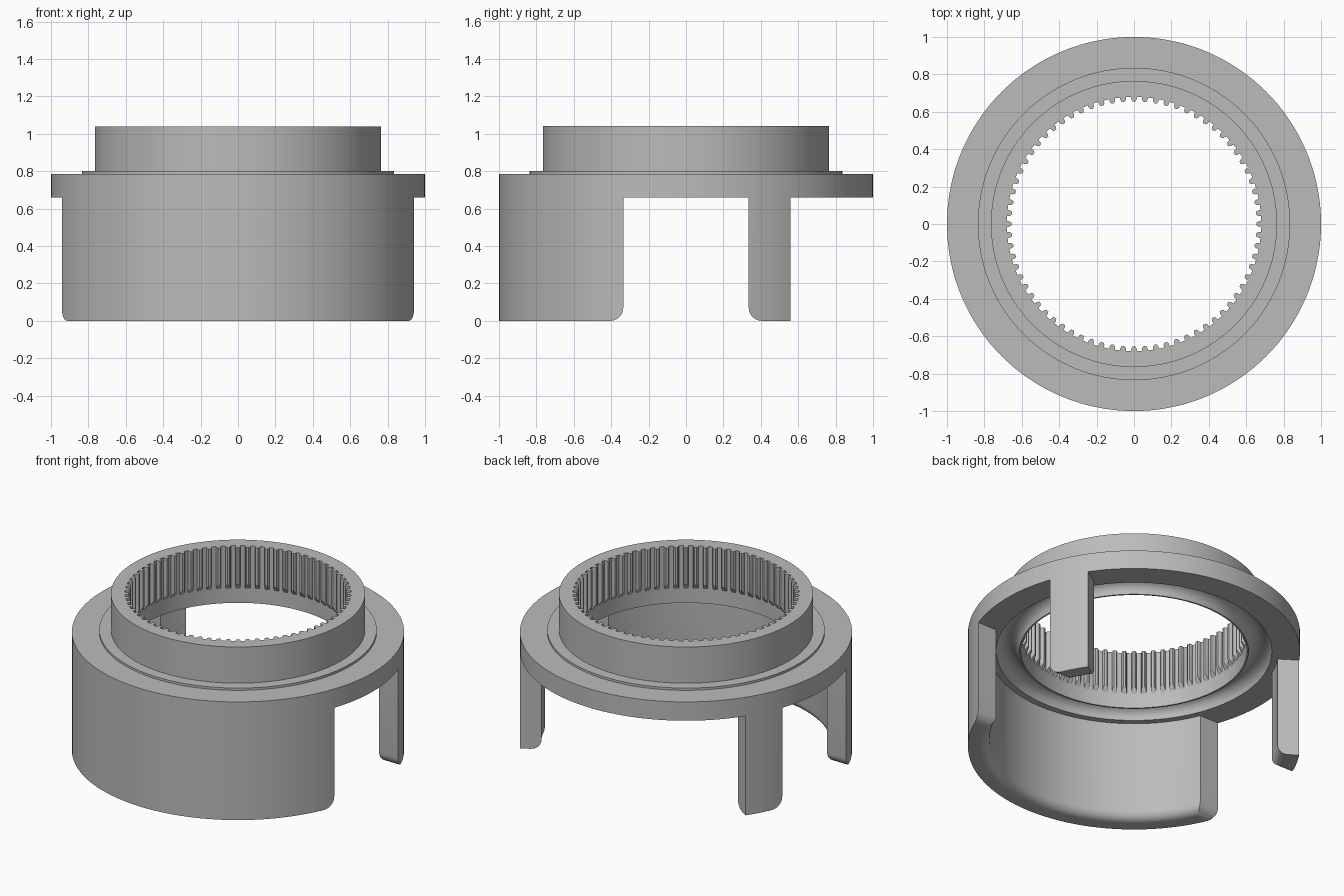
import bpy, bmesh
from math import sin, cos, pi, radians
from mathutils import Vector, Matrix

cube = bpy.data.objects.get("Cube")
if cube:
    bpy.data.objects.remove(cube, do_unlink=True)

SEGMENTS = 144
UNDERSIDE = 0.66
TEETH = 72

grey = bpy.data.materials.new("plain_grey")
grey.use_nodes = True
colour = (0.5, 0.5, 0.5, 1)
grey.diffuse_color = colour
grey.node_tree.nodes["Principled BSDF"].inputs["Base Color"].default_value = colour


def add_object(name, bm):
    bmesh.ops.recalc_face_normals(bm, faces=bm.faces)
    mesh = bpy.data.meshes.new(name)
    bm.to_mesh(mesh)
    bm.free()
    mesh.materials.append(grey)
    obj = bpy.data.objects.new(name, mesh)
    bpy.context.collection.objects.link(obj)
    return obj


def activate(obj):
    bpy.ops.object.select_all(action='DESELECT')
    obj.select_set(True)
    bpy.context.view_layer.objects.active = obj


def arc(cx, cz, radius, start, end, steps):
    angles = [radians(start + (end - start) * i / steps) for i in range(steps + 1)]
    return [(cx + radius * cos(a), cz + radius * sin(a)) for a in angles]


def lathe(name, profile):
    bm = bmesh.new()
    rings = []
    for i in range(SEGMENTS):
        a = 2 * pi * i / SEGMENTS
        rings.append([bm.verts.new((r * cos(a), r * sin(a), z)) for r, z in profile])
    n = len(profile)
    for i, ring in enumerate(rings):
        after = rings[(i + 1) % SEGMENTS]
        for j in range(n):
            k = (j + 1) % n
            bm.faces.new((ring[j], after[j], after[k], ring[k]))
    return add_object(name, bm)


def prism(name, points, direction):
    bm = bmesh.new()
    face = bm.faces.new([bm.verts.new(p) for p in points])
    grown = bmesh.ops.extrude_face_region(bm, geom=[face])["geom"]
    moved = [v for v in grown if isinstance(v, bmesh.types.BMVert)]
    bmesh.ops.translate(bm, verts=moved, vec=Vector(direction))
    return add_object(name, bm)


# Housing: collar, step, flange, skirt with rounded inner rim, grooved underside
profile = [(0.68, 1.04), (0.68, UNDERSIDE)]
profile += arc(0.76, UNDERSIDE, 0.07, 180, 0, 10)
profile += [(0.87, UNDERSIDE)]
profile += arc(0.93, 0.06, 0.06, 180, 270, 6)
profile += [(1, 0), (1, 0.785), (0.835, 0.785), (0.835, 0.80), (0.765, 0.80), (0.765, 1.04)]
housing = lathe("housing", profile)

# Side openings with rounded lower corners, and the open back between the lugs
half = [(0.335, UNDERSIDE)] + arc(0.405, 0.07, 0.07, 180, 270, 6) + [(0.405, -0.1)]
outline = half + [(-y, z) for y, z in reversed(half)]
side_cut = prism("side_cutter", [(-1.5, y, z) for y, z in outline], (3, 0, 0))
wedge = [(0, 0)] + [(3 * cos(radians(d)), 3 * sin(radians(d))) for d in (34, 146)]
back_cut = prism("back_cutter", [(x, y, -0.1) for x, y in wedge], (0, 0, UNDERSIDE + 0.1))

for cutter in (side_cut, back_cut):
    cutter.hide_render = True
    mod = housing.modifiers.new("opening", 'BOOLEAN')
    mod.operation = 'DIFFERENCE'
    mod.solver = 'EXACT'
    mod.object = cutter
    activate(housing)
    bpy.ops.object.modifier_apply(modifier=mod.name)
    bpy.data.objects.remove(cutter, do_unlink=True)

# Internal teeth: rounded ridges that taper into the bore at the bottom
bm = bmesh.new()
section = [(0.69, -0.017), (0.665, -0.014), (0.655, -0.007),
           (0.655, 0.007), (0.665, 0.014), (0.69, 0.017)]
for i in range(TEETH):
    turn = Matrix.Rotation(2 * pi * i / TEETH, 3, 'Z')
    top = [bm.verts.new(turn @ Vector((r, y, 1.04))) for r, y in section]
    low = [bm.verts.new(turn @ Vector((r, y, 0.74 + 1.6 * (0.69 - r)))) for r, y in section]
    bm.faces.new(top)
    bm.faces.new(low)
    for j in range(len(section)):
        k = (j + 1) % len(section)
        bm.faces.new((top[j], top[k], low[k], low[j]))
teeth = add_object("internal_teeth", bm)

for obj in (housing, teeth):
    activate(obj)
    bpy.ops.object.shade_smooth_by_angle(angle=radians(30))
